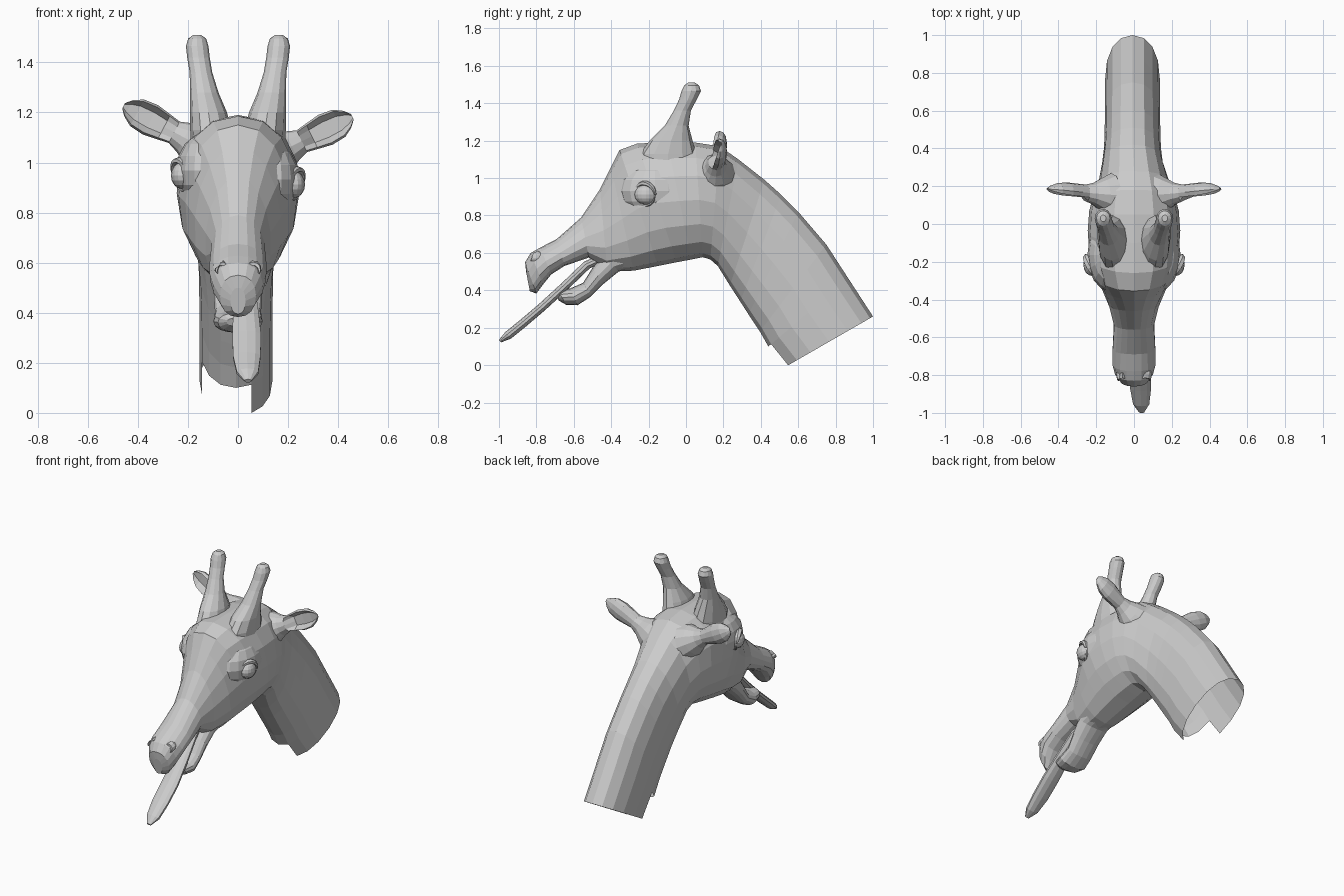
import bpy, bmesh
from math import sin, cos, pi, radians
from mathutils import Vector as V

if "Cube" in bpy.data.objects:
    bpy.data.objects.remove(bpy.data.objects["Cube"])


def ring(c, u, v, n=16, p=1.0, egg=0.0):
    """Closed loop around c with half axes u and v; p < 1 is boxier, egg > 0 narrows the u end."""
    def f(t):
        return abs(t) ** p * (1 if t >= 0 else -1)
    out = []
    for i in range(n):
        a, b = round(cos(2 * pi * i / n), 6), round(sin(2 * pi * i / n), 6)
        out.append(c + u * f(a) + v * f(b) * (1 - egg * a))
    return out


def loft(name, rings, cap_start=True, cap_end=True, drop=None):
    bm = bmesh.new()
    loops = [[bm.verts.new(p) for p in r] for r in rings]
    n = len(loops[0])
    for a, b in zip(loops, loops[1:]):
        for i in range(n):
            bm.faces.new((a[i], a[(i + 1) % n], b[(i + 1) % n], b[i]))
    if cap_start:
        bm.faces.new(loops[0])
    if cap_end:
        bm.faces.new(loops[-1])
    if drop:
        bmesh.ops.delete(bm, geom=[f for f in bm.faces if drop(f.calc_center_median())],
                         context='FACES')
    bmesh.ops.recalc_face_normals(bm, faces=bm.faces)
    return finish(name, bm)


def finish(name, bm):
    me = bpy.data.meshes.new(name)
    bm.to_mesh(me)
    bm.free()
    ob = bpy.data.objects.new(name, me)
    bpy.context.collection.objects.link(ob)
    return ob


def ball(name, loc, scale, seg=12):
    bm = bmesh.new()
    bmesh.ops.create_uvsphere(bm, u_segments=seg, v_segments=8, radius=1)
    for v in bm.verts:
        v.co = V((v.co.x * scale[0], v.co.y * scale[1], v.co.z * scale[2])) + V(loc)
    return finish(name, bm)


def profile_rings(rows, p=0.9):
    """Rows: top y, top z, bottom y, bottom z, half width, egg."""
    out = []
    for ty, tz, by, bz, w, egg in rows:
        t, b = V((0, ty, tz)), V((0, by, bz))
        x = -.008 if ty > .35 else 0
        out.append(ring((t + b) / 2 + V((x, 0, 0)), (t - b) / 2, V((w, 0, 0)), 16, p, egg))
    return out


# Head and neck: one skin from nose tip to open neck end, with torn throat edge
head = [
    (-.855, .50, -.835, .395, .03, 0), (-.86, .55, -.80, .383, .072, 0),
    (-.83, .60, -.765, .43, .10, .1), (-.78, .628, -.72, .485, .113, .15),
    (-.69, .675, -.65, .53, .113, .2), (-.56, .79, -.52, .575, .105, .25),
    (-.46, .94, -.42, .50, .13, .2), (-.40, 1.06, -.28, .505, .172, .15),
    (-.355, 1.15, -.15, .53, .21, .08), (-.26, 1.185, -.05, .55, .237, 0),
    (-.10, 1.19, .03, .565, .245, -.05), (.05, 1.19, .09, .577, .237, -.05),
    (.18, 1.17, .13, .565, .215, -.05), (.28, 1.10, .17, .53, .187, 0),
    (.42, .99, .235, .425, .16, 0), (.51, .91, .29, .34, .151, 0),
    (.60, .82, .335, .27, .148, 0), (.75, .645, .395, .18, .146, 0),
    (.87, .46, .44, .10, .146, 0), (1.0, .26, .53, -.01, .145, 0)]
loft("head_and_neck", profile_rings(head), cap_end=False,
     drop=lambda c: c.z < .13 and c.y > .4 and -.13 < c.x < .04)

# Lower jaw
jaw = [(-.695, .38, -.68, .345, .045, 0), (-.685, .40, -.64, .322, .08, 0),
       (-.62, .41, -.58, .32, .098, 0), (-.55, .44, -.51, .365, .092, 0),
       (-.50, .52, -.44, .435, .097, 0), (-.44, .60, -.36, .50, .105, 0),
       (-.30, .65, -.25, .53, .11, 0)]
loft("lower_jaw", profile_rings(jaw))

# Tongue hanging out slightly to one side
tongue = [(.00, -.44, .575, .04), (.015, -.53, .535, .05), (.03, -.65, .42, .052),
          (.035, -.77, .31, .06), (.035, -.87, .225, .058), (.038, -.95, .16, .045),
          (.04, -.995, .128, .015)]
loft("tongue", [ring(V((x, y, z)), V((0, -.015, .018)) * min(1, w / .04), V((w, 0, 0)), 10)
                for x, y, z, w in tongue])

horn = [(.10, -.10, 1.02, .085, .16), (.108, -.095, 1.13, .083, .15),
        (.118, -.08, 1.20, .074, .115), (.135, -.05, 1.28, .057, .064),
        (.148, -.02, 1.36, .045, .046), (.158, .01, 1.42, .045, .047),
        (.163, .028, 1.465, .045, .052), (.163, .03, 1.495, .036, .04),
        (.163, .03, 1.51, .015, .018)]
ear = [(0, .115, .12), (.14, .095, .09), (.28, .065, .058), (.4, .048, .045),
       (.52, .056, .045), (.68, .066, .046), (.84, .06, .038), (.94, .037, .022),
       (1, .012, .006)]

for s, side in ((-1, "left"), (1, "right")):
    # Horn with a flared base and rounded knob
    loft("horn_" + side, [ring(V((s * x, y, z)), V((rx, 0, 0)), V((0, ry, 0)), 12)
                          for x, y, z, rx, ry in horn])

    # Ear: leaf shape cupped towards the front, growing from a flared base
    root, tip = V((s * .12, .15, 1.035 - s * .015)), V((s * .457, .185, 1.205 - s * .022))
    axis = (tip - root).normalized()
    across = V((-axis.z, 0, axis.x)).normalized()
    rings = []
    for t, w, d in ear:
        c = root.lerp(tip, t)
        r = ring(c, across * w, V((0, d, 0)), 12)
        if t > .45:
            for q in r:
                if q.y < c.y - d * .6:
                    q.y = c.y + d * .35
        rings.append(r)
    loft("ear_" + side, rings)

    # Eye, broad socket and lids, turned a little forward
    ez = .94 - s * .018
    eye = V((s * .222, -.215, ez - .01))
    normal = V((s * .87, -.5, 0))
    along = V((s * .5, .87, 0))
    ball("eye_socket_" + side, (s * .13, -.165, ez + .01), (.117, .19, .15), 16)
    ball("eyeball_" + side, eye, (.046, .06, .054), 16)
    for lid, a0, a1, rad, tube in (("upper", 0, 175, .06, .014),
                                   ("lower", 195, 345, .058, .007)):
        arc = []
        for i in range(10):
            a = radians(a0 + (a1 - a0) * i / 9)
            out = along * cos(a) + V((0, 0, sin(a)))
            k = tube * (.4 + .6 * sin(pi * i / 9))
            c = eye + out * rad + normal * (.004 + .01 * sin(a))
            arc.append(ring(c, out * k, normal * k * 1.6, 6))
        loft(lid + "_eyelid_" + side, arc)

    # Nostril: swollen rim on the nose
    rim = []
    for i in range(9):
        a = radians(-30 + 240 * i / 8)
        k = .004 + .009 * sin(pi * i / 8)
        c = V((s * (.06 + .026 * cos(a)), -.80 + .01 * sin(a), .57 + .026 * sin(a)))
        rim.append(ring(c, V((k * cos(a), 0, k * sin(a))), V((0, .03, 0)), 6))
    loft("nostril_" + side, rim)
